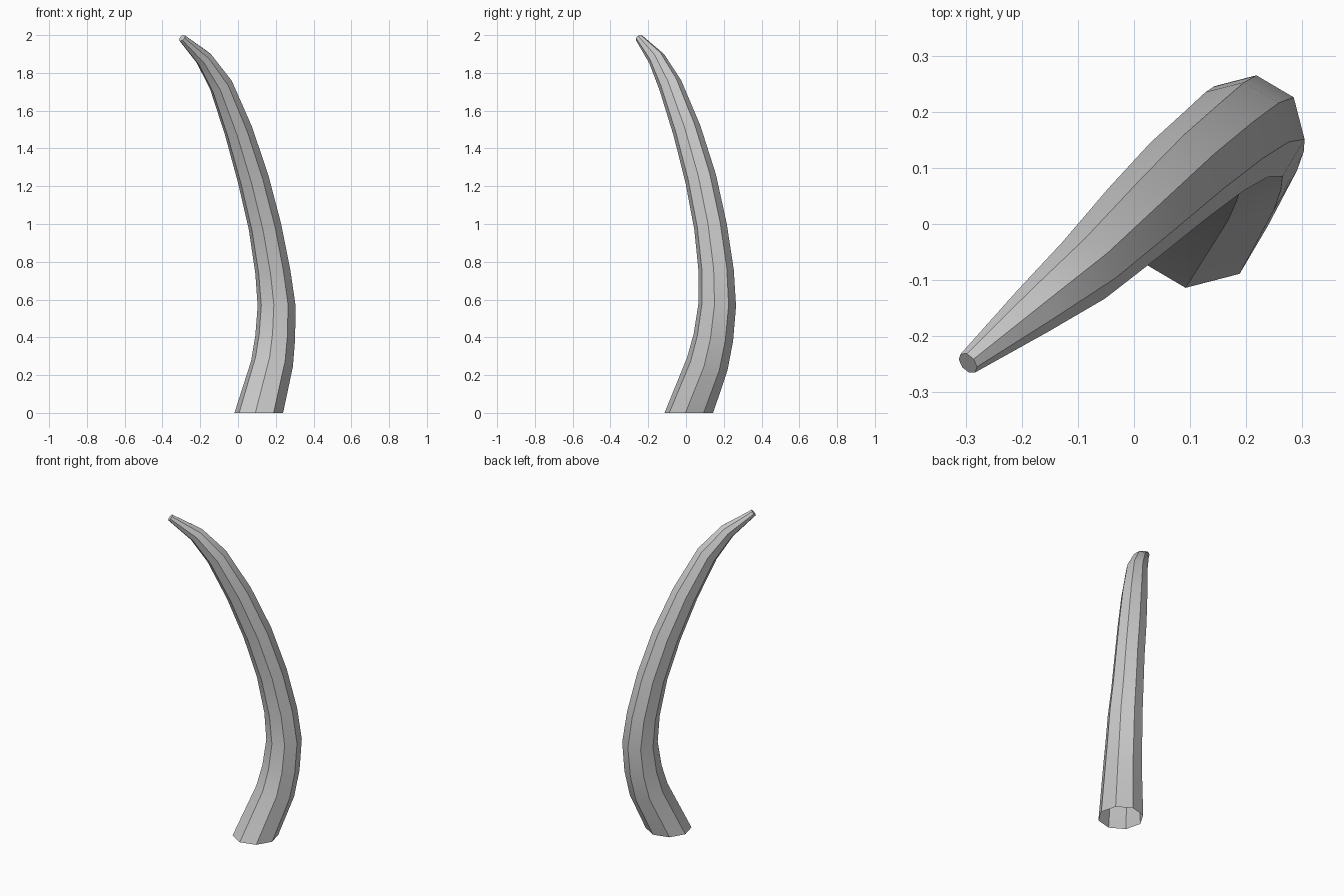
import bpy, bmesh, math
from mathutils import Vector

if "Cube" in bpy.data.objects:
    bpy.data.objects.remove(bpy.data.objects["Cube"])

SIDES = 8
PHASE = math.radians(-8)

# Spine of the horn: x, y, z, radius
SPINE = [
    (0.110, 0.015, 0.000, 0.130),
    (0.180, 0.113, 0.260, 0.113),
    (0.197, 0.145, 0.400, 0.107),
    (0.204, 0.165, 0.570, 0.101),
    (0.184, 0.160, 0.750, 0.094),
    (0.143, 0.130, 0.985, 0.088),
    (0.080, 0.078, 1.240, 0.084),
    (0.002, 0.005, 1.495, 0.076),
    (-0.090, -0.083, 1.735, 0.063),
    (-0.180, -0.155, 1.875, 0.046),
    (-0.296, -0.248, 1.985, 0.021),
]
UP = Vector((0, 0, 1))
pts = [Vector(p[:3]) for p in SPINE]


def tangent(i):
    """Direction of the spine; the base is cut level."""
    if i == 0:
        return UP
    if i == len(pts) - 1:
        return (pts[i] - pts[i - 1]).normalized()
    return ((pts[i] - pts[i - 1]).normalized() + (pts[i + 1] - pts[i]).normalized()).normalized()


# Tapered eight-sided rings swept along the spine
bm = bmesh.new()
rings = []
for i, p in enumerate(pts):
    rot = UP.rotation_difference(tangent(i))
    ring = []
    for k in range(SIDES):
        a = PHASE + math.tau * k / SIDES
        ring.append(bm.verts.new(p + rot @ (Vector((math.cos(a), math.sin(a), 0)) * SPINE[i][3])))
    rings.append(ring)

# Side faces, with an open base and a small closed tip
for lo, hi in zip(rings, rings[1:]):
    for k in range(SIDES):
        n = (k + 1) % SIDES
        bm.faces.new((lo[k], lo[n], hi[n], hi[k]))
bm.faces.new(rings[-1])

mesh = bpy.data.meshes.new("horn")
bm.to_mesh(mesh)
bm.free()
horn = bpy.data.objects.new("horn", mesh)
bpy.context.collection.objects.link(horn)

# Smooth along the length, crisp lengthwise ridges
bpy.context.view_layer.objects.active = horn
horn.select_set(True)
bpy.ops.object.shade_smooth_by_angle(angle=math.radians(30))
